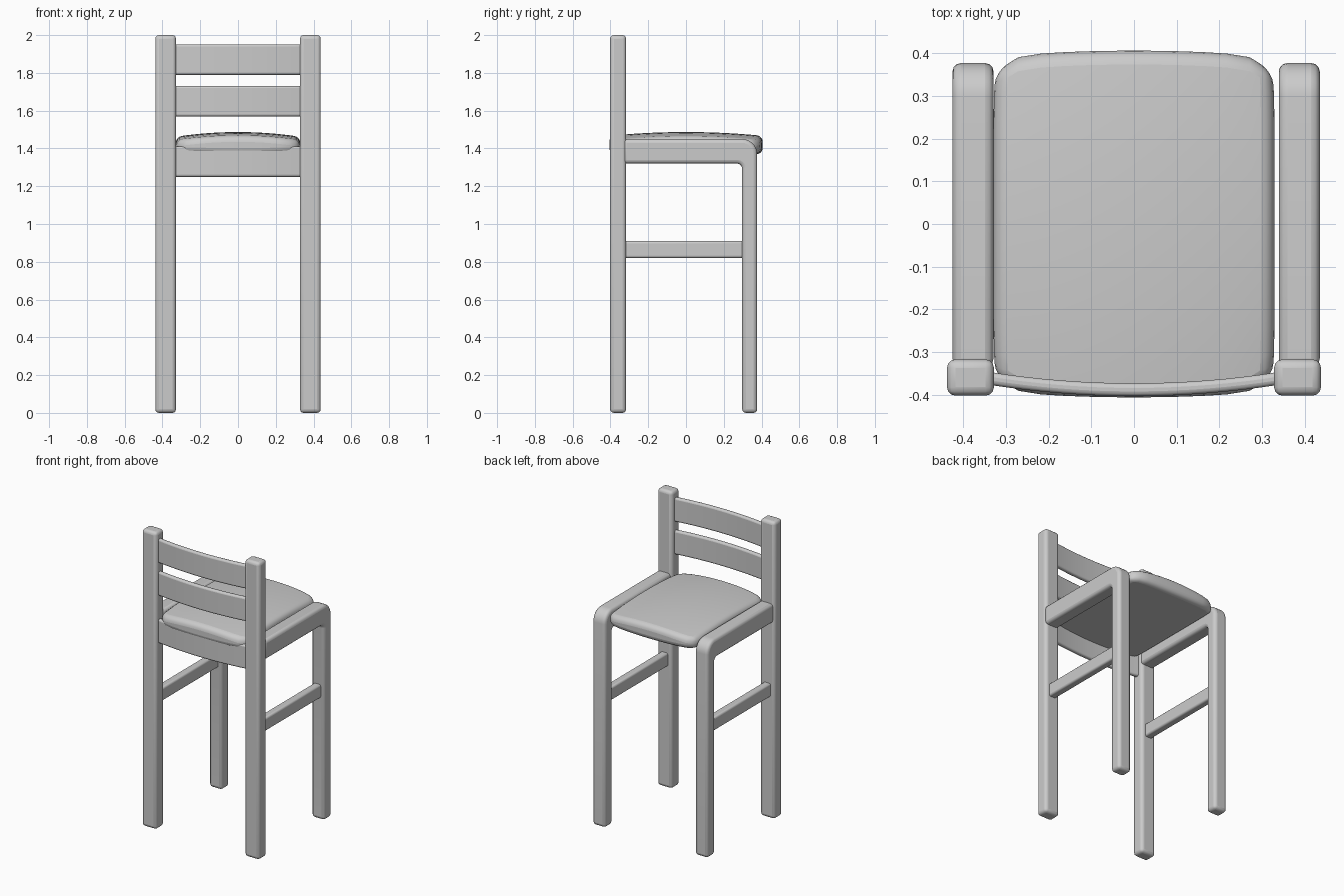
import bpy, bmesh
from math import sin, cos, pi

if "Cube" in bpy.data.objects:
    bpy.data.objects.remove(bpy.data.objects["Cube"])


def finish(name, bm, bevel, segs=3):
    """Turn a bmesh into a smooth-shaded object with rounded edges."""
    bmesh.ops.recalc_face_normals(bm, faces=bm.faces[:])
    mesh = bpy.data.meshes.new(name)
    bm.to_mesh(mesh)
    bm.free()
    ob = bpy.data.objects.new(name, mesh)
    bpy.context.collection.objects.link(ob)
    mod = ob.modifiers.new("round", "BEVEL")
    mod.width = bevel
    mod.segments = segs
    mod.limit_method = "ANGLE"
    mod.angle_limit = 0.7
    mod.use_clamp_overlap = False
    bpy.ops.object.select_all(action="DESELECT")
    ob.select_set(True)
    bpy.context.view_layer.objects.active = ob
    bpy.ops.object.shade_smooth_by_angle(angle=0.7)
    return ob


def box(name, lo, hi, bevel):
    bm = bmesh.new()
    bmesh.ops.create_cube(bm, size=1)
    for v in bm.verts:
        v.co = [(a + b) / 2 + c * (b - a) for a, b, c in zip(lo, hi, v.co)]
    return finish(name, bm, bevel)


def prism(name, pts, offset, bevel):
    """Extrude a closed 3D outline by an offset."""
    bm = bmesh.new()
    face = bm.faces.new([bm.verts.new(p) for p in pts])
    res = bmesh.ops.extrude_face_region(bm, geom=[face], use_keep_orig=True)
    top = [g for g in res["geom"] if isinstance(g, bmesh.types.BMVert)]
    bmesh.ops.translate(bm, verts=top, vec=offset)
    return finish(name, bm, bevel)


def arc(cy, cz, r, a0, a1, n):
    return [(cy + r * cos(a0 + (a1 - a0) * i / n), cz + r * sin(a0 + (a1 - a0) * i / n))
            for i in range(n + 1)]


# Bent leg-and-rail outline in the yz plane
bent = ([(0.377, 0)] + arc(0.297, 1.37, 0.08, 0, pi / 2, 7)
        + [(-0.335, 1.45), (-0.335, 1.32)]
        + arc(0.27, 1.293, 0.027, pi / 2, 0, 4) + [(0.297, 0)])

for side, s, cx in (("left", -1, -0.377), ("right", 1, 0.387)):
    # Tall post
    x0, x1 = sorted((s * 0.328, s * 0.438))
    box("back_post_" + side, (x0, -0.402, 0), (x1, -0.317, 2), 0.02)
    # Leg that bends into the seat rail
    prism("leg_and_rail_" + side, [(cx - 0.048, y, z) for y, z in bent],
          (0.096, 0, 0), 0.02)
    # Lower side stretcher
    box("stretcher_" + side, (s * 0.383 - 0.026, -0.335, 0.82),
        (s * 0.383 + 0.026, 0.31, 0.91), 0.012)


# Curved back slats
def bow(x, base):
    return base - 0.025 * (1 - (x / 0.33) ** 2)


xs = [-0.345 + 0.69 * i / 16 for i in range(17)]
for name, z0, z1 in (("top_slat", 1.79, 1.95), ("middle_slat", 1.57, 1.73),
                     ("lower_slat", 1.25, 1.41)):
    outline = ([(x, bow(x, -0.378), z0) for x in xs]
               + [(x, bow(x, -0.348), z0) for x in reversed(xs)])
    prism(name, outline, (0, 0, z1 - z0), 0.011)

# Domed, cushioned seat with bowed front and back edges
bm = bmesh.new()
bmesh.ops.create_grid(bm, x_segments=12, y_segments=12, size=1)
res = bmesh.ops.extrude_face_region(bm, geom=bm.faces[:], use_keep_orig=True)
top = {g for g in res["geom"] if isinstance(g, bmesh.types.BMVert)}
for v in bm.verts:
    u, w = v.co.x, v.co.y
    z = 1.487 - 0.025 * u * u - 0.02 * w * w if v in top else 1.37 + 0.006 * u * u
    half = 0.406 - 0.014 * u * u - 0.035 * u ** 10
    v.co = (u * (0.329 - 0.004 * w ** 8), w * half, z)
finish("seat", bm, 0.032, 4)
